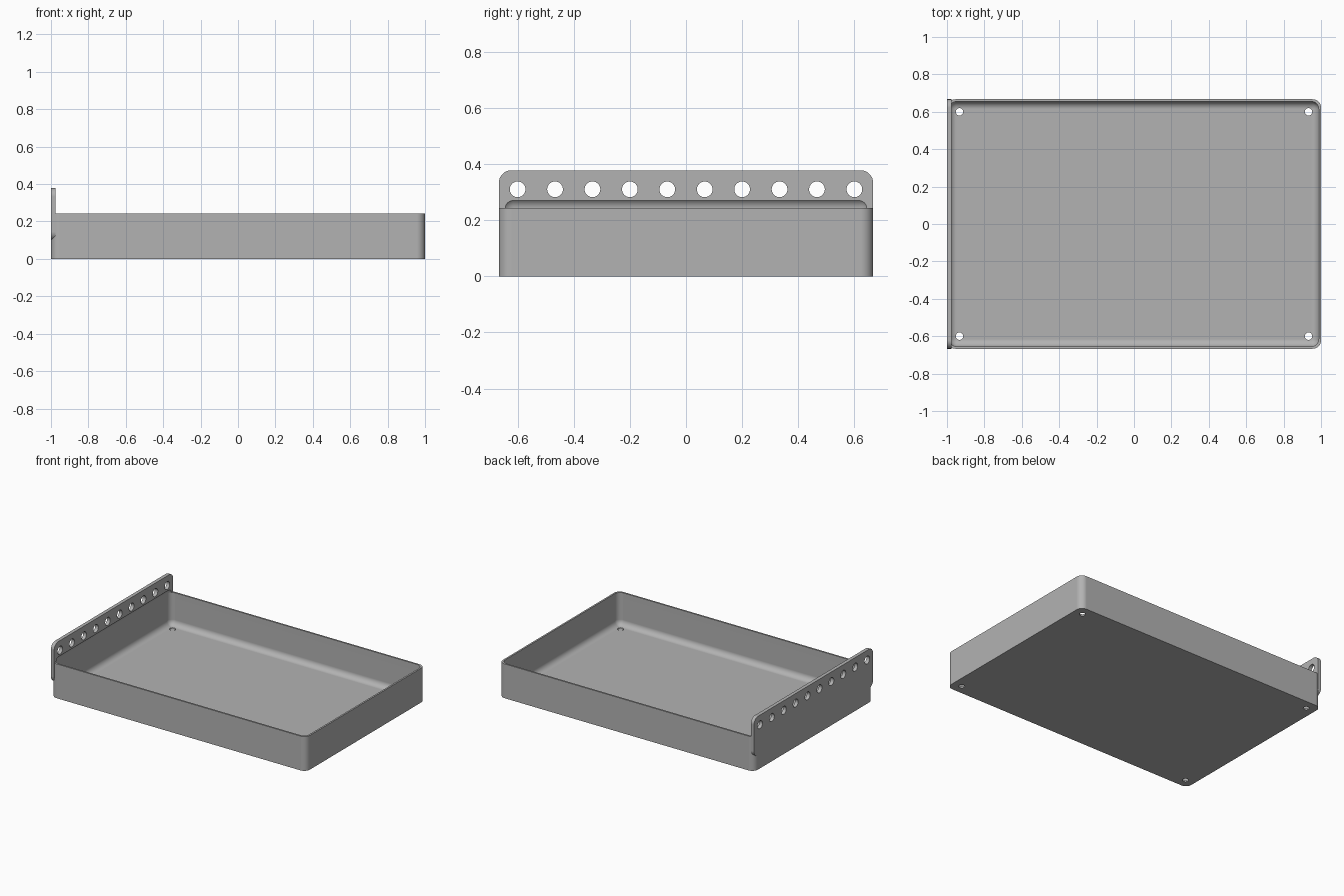
import bpy, bmesh, math
from mathutils import Matrix, Vector

cube = bpy.data.objects.get("Cube")
if cube:
    bpy.data.objects.remove(cube, do_unlink=True)

grey = bpy.data.materials.new("plain grey")
grey.use_nodes = True
colour = (0.45, 0.45, 0.45, 1)
grey.diffuse_color = colour
grey.node_tree.nodes["Principled BSDF"].inputs["Base Color"].default_value = colour

LENGTH, DEPTH = 1.0, 0.667        # half sizes
RIM, PLATE_TOP = 0.243, 0.378
WALL, ROUND = 0.012, 0.045


def finish(bm, name):
    bmesh.ops.recalc_face_normals(bm, faces=bm.faces[:])
    mesh = bpy.data.meshes.new(name)
    bm.to_mesh(mesh)
    bm.free()
    mesh.materials.append(grey)
    ob = bpy.data.objects.new(name, mesh)
    bpy.context.collection.objects.link(ob)
    return ob


def rounded_box(name, lo, hi, radius, axis=None, segments=10):
    """Box with the edges along one axis rounded, or all edges if axis is None."""
    lo, hi = Vector(lo), Vector(hi)
    bm = bmesh.new()
    bmesh.ops.create_cube(bm, size=1)
    for v in bm.verts:
        v.co = (lo + hi) / 2 + v.co * (hi - lo)
    edges = [e for e in bm.edges if axis is None
             or abs((e.verts[0].co - e.verts[1].co).normalized()[axis]) > 0.9]
    bmesh.ops.bevel(bm, geom=edges, offset=radius, offset_type='OFFSET',
                    segments=segments, profile=0.5, affect='EDGES')
    return finish(bm, name)


def hole_cutters(name, centres, radius, length, turn):
    bm = bmesh.new()
    for c in centres:
        bmesh.ops.create_cone(bm, cap_ends=True, segments=32, radius1=radius,
                              radius2=radius, depth=length,
                              matrix=Matrix.Translation(c) @ turn)
    return finish(bm, name)


def combine(ob, other, operation):
    mod = ob.modifiers.new(operation.lower(), 'BOOLEAN')
    mod.object, mod.operation, mod.solver = other, operation, 'EXACT'
    bpy.context.view_layer.objects.active = ob
    bpy.ops.object.modifier_apply(modifier=mod.name)
    bpy.data.objects.remove(other, do_unlink=True)


# Tray body with rounded upright corners
tray = rounded_box("tray", (-LENGTH, -DEPTH, 0), (LENGTH, DEPTH, RIM), ROUND, axis=2)

# Upright mounting plate at the right end, overlapping the tray wall
plate = rounded_box("mounting_plate", (-LENGTH, -DEPTH, 0.1),
                    (-0.975, DEPTH, PLATE_TOP), ROUND, axis=0)
combine(tray, plate, 'UNION')

# Hollow inside, which also leaves a shallow recess in the plate
hollow = rounded_box("hollow", (WALL - LENGTH, WALL - DEPTH, WALL),
                     (LENGTH - WALL, DEPTH - WALL, 0.281), 0.04)
combine(tray, hollow, 'DIFFERENCE')

# Row of ten mounting holes
row = [(-LENGTH, -0.6 + i * 1.2 / 9, 0.31) for i in range(10)]
combine(tray, hole_cutters("plate_holes", row, 0.028, 0.2,
                           Matrix.Rotation(math.pi / 2, 4, 'Y')), 'DIFFERENCE')

# Four drain holes in the floor corners
corners = [(x, y, 0) for x in (-0.933, 0.933) for y in (-0.6, 0.6)]
combine(tray, hole_cutters("drain_holes", corners, 0.02, 0.1,
                           Matrix.Identity(4)), 'DIFFERENCE')

# Smooth rounded corners, flat panels
bpy.ops.object.select_all(action='DESELECT')
tray.select_set(True)
bpy.context.view_layer.objects.active = tray
bpy.ops.object.shade_smooth_by_angle(angle=math.radians(30))
normals = tray.modifiers.new("flat panels", 'WEIGHTED_NORMAL')
normals.keep_sharp = True
